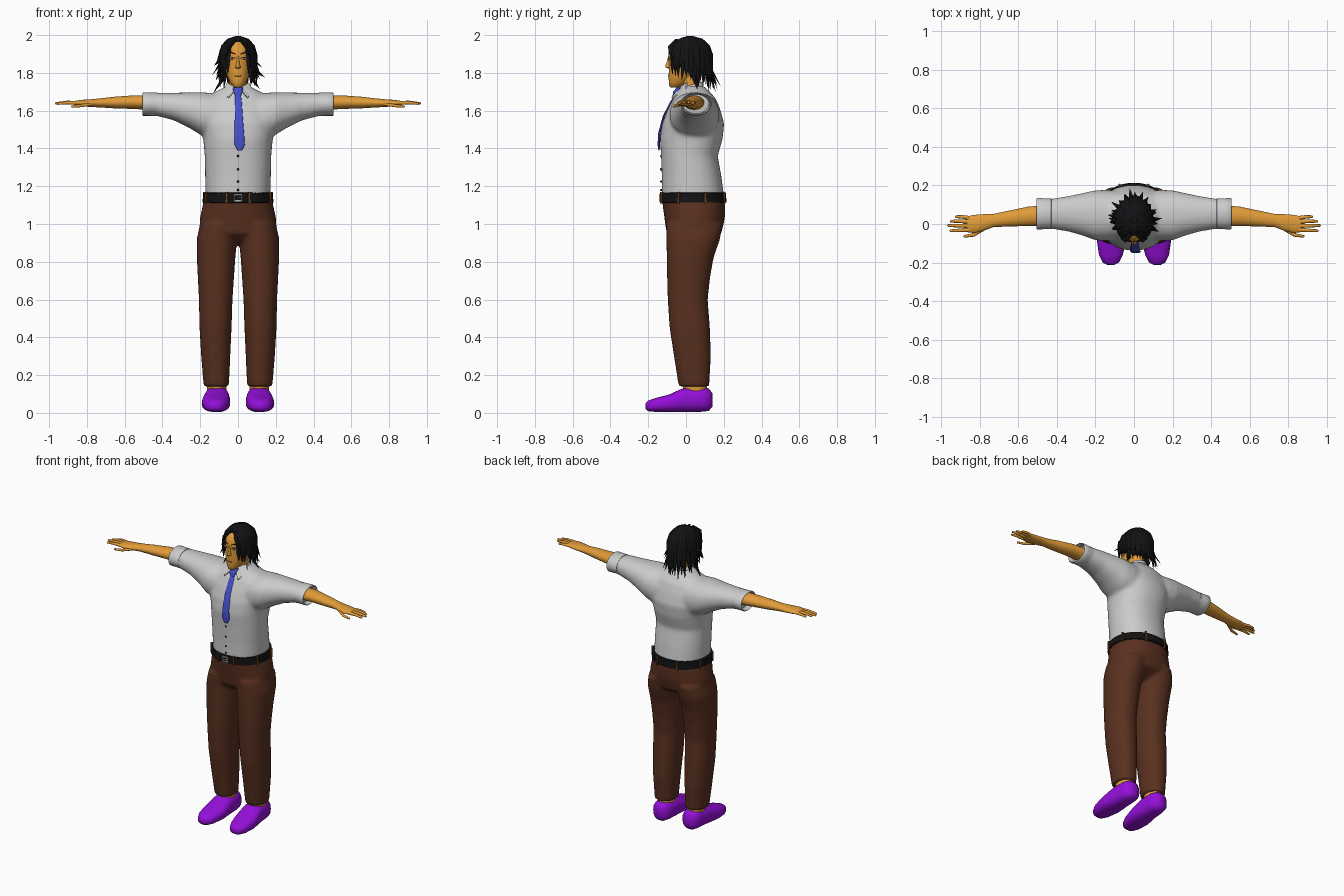
import bpy, bmesh, math, random
from mathutils import Vector as V
random.seed(4)

def mat(name, r, g, b):
    m = bpy.data.materials.new(name)
    m.diffuse_color = (r, g, b, 1)
    return m

SKIN = mat("skin", .75, .33, .04)
BROWN = mat("trouser_brown", .10, .03, .014)
LOOP = mat("loop_brown", .16, .06, .015)
PURPLE = mat("shoe_purple", .30, .005, .70)
BLUE = mat("tie_blue", .06, .08, .60)
BLACK = mat("black", .006, .006, .007)
RED = mat("iris_red", .35, .04, .05)
LIP = mat("lip", .5, .16, .03)

def finish(bm, name, material, mirror=False, voxel=0, angle=50):
    bmesh.ops.recalc_face_normals(bm, faces=bm.faces)
    me = bpy.data.meshes.new(name)
    bm.to_mesh(me)
    bm.free()
    ob = bpy.data.objects.new(name, me)
    bpy.context.collection.objects.link(ob)
    if material:
        me.materials.append(material)
    bpy.ops.object.select_all(action='DESELECT')
    ob.select_set(True)
    bpy.context.view_layer.objects.active = ob
    bpy.ops.object.shade_smooth_by_angle(angle=math.radians(angle))
    if mirror:
        ob.modifiers.new("mirror", 'MIRROR').use_mirror_merge = False
    if voxel:
        r = ob.modifiers.new("fuse", 'REMESH')
        r.mode, r.voxel_size, r.use_smooth_shade = 'VOXEL', voxel, True
        s = ob.modifiers.new("soften", 'SMOOTH')
        s.factor, s.iterations = .5, 7
    return ob

def loft(name, lofts, material=None, n=24, e=2.0, cap=True, **kw):
    """Skin each list of (centre, u, v) rings with superellipse sections."""
    bm = bmesh.new()
    for rings in lofts:
        loops = []
        for c, u, v in rings:
            loop = []
            for i in range(n):
                a = math.tau * i / n
                x, y = math.cos(a), math.sin(a)
                x = math.copysign(abs(x) ** (2 / e), x)
                y = math.copysign(abs(y) ** (2 / e), y)
                loop.append(bm.verts.new(V(c) + V(u) * x + V(v) * y))
            loops.append(loop)
        for a, b in zip(loops, loops[1:]):
            for i in range(n):
                bm.faces.new((a[i], a[(i + 1) % n], b[(i + 1) % n], b[i]))
        if cap:
            bm.faces.new(loops[0])
            bm.faces.new(loops[-1])
    return finish(bm, name, material, **kw)

def up(rows, s=1):       # rows of z, x, y, rx, ry
    return [((x * s, y, z), (rx, 0, 0), (0, ry, 0)) for z, x, y, rx, ry in rows]

def across(rows, s=1):   # rows of x, y, z, ry, rz
    return [((x * s, y, z), (0, ry, 0), (0, 0, rz)) for x, y, z, ry, rz in rows]

def along(rows):         # rows of y, x, z, rx, rz
    return [((x, y, z), (rx, 0, 0), (0, 0, rz)) for y, x, z, rx, rz in rows]

def tube(pts, widths, side, flat=1.0):
    pts, side, out = [V(p) for p in pts], V(side), []
    for i, p in enumerate(pts):
        d = (pts[min(i + 1, len(pts) - 1)] - pts[max(i - 1, 0)]).normalized()
        out.append((p, side * widths[i], side.cross(d) * widths[i] * flat))
    return out

def blob(name, loc, size, material=None, box=False, rot=0, mirror=False):
    bm = bmesh.new()
    if box:
        bmesh.ops.create_cube(bm, size=2)
    else:
        bmesh.ops.create_uvsphere(bm, u_segments=12, v_segments=8, radius=1)
    c, s = math.cos(rot), math.sin(rot)
    for w in bm.verts:
        x, y, z = (w.co[i] * size[i] for i in range(3))
        w.co = V((x * c - y * s, x * s + y * c, z)) + V(loc)
    return finish(bm, name, material, mirror=mirror, angle=40)

# Shirt: body and both sleeves fused
body = up([(1.125, 0, .038, .172, .166), (1.25, 0, .03, .174, .158), (1.36, 0, .018, .176, .15),
           (1.45, 0, .028, .184, .166), (1.53, 0, .038, .20, .164), (1.6, 0, .042, .20, .142),
           (1.66, 0, .045, .175, .115), (1.70, 0, .042, .12, .085), (1.73, 0, .035, .062, .06)])
sleeve = [(.02, .045, 1.575, .12, .11), (.14, .045, 1.572, .132, .122), (.2, .045, 1.585, .13, .112),
          (.26, .05, 1.603, .112, .093), (.34, .053, 1.622, .092, .073), (.42, .053, 1.632, .079, .062),
          (.475, .053, 1.634, .072, .056)]
loft("shirt", [body, across(sleeve), across(sleeve, -1)], n=40, e=2.2, voxel=.011)
loft("sleeve_cuff", [across([(.425, .053, 1.634, .07, .055), (.43, .053, 1.634, .079, .062),
     (.47, .053, 1.635, .080, .062), (.502, .053, 1.635, .082, .062), (.506, .053, 1.635, .078, .058),
     (.50, .053, 1.635, .073, .054), (.44, .053, 1.635, .066, .048)])], mirror=True, n=32)

# Collar band and flaps
loft("collar", [[((0, .03, 1.69), (.074, 0, 0), (0, .066, -.012)), ((0, .033, 1.735), (.06, 0, 0), (0, .056, .016)),
     ((0, .033, 1.738), (.056, 0, 0), (0, .051, .016)), ((0, .03, 1.69), (.06, 0, 0), (0, .055, 0))]], cap=False)
bm = bmesh.new()
flap = [bm.verts.new(p) for p in ((.008, -.03, 1.715), (.058, .01, 1.745), (.078, .0, 1.70), (.05, -.07, 1.665))]
ext = bmesh.ops.extrude_face_region(bm, geom=[bm.faces.new(flap)])
bmesh.ops.translate(bm, vec=(0, -.008, .004), verts=[g for g in ext['geom'] if isinstance(g, bmesh.types.BMVert)])
finish(bm, "collar_flap", None, mirror=True)

# Tie and buttons
loft("tie_blade", [tube([(0, -.05, 1.69), (.002, -.08, 1.645), (.004, -.118, 1.57), (.007, -.141, 1.48),
     (.009, -.144, 1.42), (.009, -.143, 1.39)], [.014, .018, .021, .025, .027, .012], (1, 0, 0), .25)], BLUE, n=12, e=3)
loft("tie_knot", [up([(1.675, 0, -.06, .014, .012), (1.70, 0, -.05, .024, .018),
     (1.72, 0, -.036, .027, .016), (1.728, 0, -.028, .018, .01)])], BLUE, n=12, e=2.6)
for i, z in enumerate((1.36, 1.29, 1.225, 1.18)):
    blob(f"button_{i}", (0, -.132, z), (.006, .005, .006), BLACK)

# Trousers: hips and both legs fused
leg = [(.14, .115, .042, .067, .081), (.3, .118, .034, .077, .098), (.45, .119, .02, .085, .107),
       (.6, .118, .009, .089, .106), (.72, .117, .014, .096, .114), (.82, .116, .022, .102, .124),
       (.92, .112, .038, .107, .142), (1.0, .1, .045, .1, .15)]
hips = up([(.905, 0, .03, .1, .08), (.95, 0, .042, .205, .145), (1.03, 0, .046, .202, .16), (1.13, 0, .04, .18, .168)])
loft("trousers", [hips, up(leg), up(leg, -1)], BROWN, n=40, e=2.15, voxel=.011)

# Belt, buckle and belt loops
loft("belt", [up([(1.112, 0, .039, .178, .168), (1.115, 0, .039, .188, .175), (1.163, 0, .039, .184, .173),
     (1.166, 0, .039, .174, .166)])], BLACK, n=48, e=2.15)
for dx, dz, sx, sz in ((-.018, 0, .003, .018), (.018, 0, .003, .018), (0, .016, .02, .003), (0, -.016, .02, .003), (.006, 0, .012, .002)):
    blob("buckle_bar", (dx, -.139, 1.139 + dz), (sx, .004, sz), None, box=True)
for k in range(8):
    a = math.radians(-90 + 18 + k * 46.3)
    blob(f"belt_loop_{k}", (.189 * math.cos(a), .039 + .177 * math.sin(a), 1.139),
         (.005, .007, .031), LOOP, box=True, rot=a - math.pi / 2)

# Shoes and ankles
loft("shoe", [along([(-.214, .12, .036, .014, .014), (-.2, .12, .037, .042, .028), (-.16, .12, .042, .062, .037),
     (-.09, .117, .051, .075, .046), (-.04, .114, .062, .072, .058), (0, .112, .07, .067, .066),
     (.08, .11, .072, .062, .066), (.12, .11, .07, .052, .06), (.14, .11, .068, .022, .035)])],
     PURPLE, n=28, e=2.5, mirror=True)
loft("ankle", [up([(.1, .112, .05, .05, .062), (.17, .114, .045, .054, .066)])], SKIN, mirror=True)

# Arms and fingers
loft("arm", [across([(.44, .045, 1.642, .054, .04), (.55, .04, 1.645, .05, .036), (.65, .028, 1.643, .041, .031),
     (.73, .018, 1.641, .034, .024), (.78, .008, 1.64, .043, .02), (.83, 0, 1.64, .047, .017),
     (.868, -.001, 1.64, .041, .011)])], SKIN, mirror=True)
fingers = [((.85, .03, 1.64), (.89, .037, 1.642), (.925, .038, 1.638)),
           ((.85, .011, 1.641), (.905, .015, 1.645), (.952, .014, 1.64)),
           ((.85, -.009, 1.641), (.91, -.009, 1.644), (.966, -.008, 1.639)),
           ((.85, -.03, 1.64), (.905, -.033, 1.642), (.953, -.035, 1.637)),
           ((.775, -.022, 1.635), (.83, -.056, 1.626), (.88, -.064, 1.622))]
loft("fingers", [tube(list(f) + [V(f[2]) + V((.004, 0, 0))], [.0115, .0095, .007, .003], (0, 1, 0), .9)
     for f in fingers], SKIN, n=10, mirror=True)

# Head, neck and ears
loft("neck", [up([(1.66, 0, .035, .055, .055), (1.72, 0, .028, .047, .048), (1.79, 0, .02, .05, .055)])], SKIN)
loft("head", [up([(1.722, 0, -.058, .014, .022), (1.73, 0, -.052, .028, .036), (1.75, 0, -.041, .042, .05),
     (1.785, 0, -.022, .058, .07), (1.83, 0, 0, .07, .09), (1.88, 0, .01, .076, .103), (1.925, 0, .014, .076, .105),
     (1.96, 0, .018, .062, .088), (1.985, 0, .02, .025, .035)])], SKIN, n=32)
blob("ear", (.077, .015, 1.86), (.009, .018, .028), SKIN, mirror=True)

# Face details
loft("nose", [up([(1.823, 0, -.086, .008, .008), (1.829, 0, -.092, .015, .015), (1.837, 0, -.094, .011, .016),
     (1.86, 0, -.09, .007, .011), (1.89, 0, -.088, .006, .006)])], SKIN, n=12)
blob("eye", (.031, -.083, 1.876), (.015, .007, .006), None, mirror=True)
blob("iris", (.031, -.0875, 1.876), (.006, .004, .0055), RED, mirror=True)
loft("eyelid", [tube([(.014, -.092, 1.877), (.03, -.09, 1.884), (.048, -.076, 1.879)], [.001, .002, .001], (0, 1, 0))],
     BLACK, n=6, mirror=True)
loft("eyebrow", [tube([(.013, -.092, 1.899), (.035, -.084, 1.908), (.056, -.066, 1.901)], [.002, .004, .001], (0, 1, 0))],
     BLACK, n=6, mirror=True)
blob("mouth", (0, -.088, 1.784), (.019, .007, .004), LIP)

# Hair cap, open over the face
C, R = V((0, .02, 1.889)), V((.094, .115, .105))
bm = bmesh.new()
bmesh.ops.create_uvsphere(bm, u_segments=40, v_segments=24, radius=1)
for w in bm.verts:
    w.co = V(w.co[i] * R[i] + C[i] for i in range(3))
gone = [f for f in bm.faces if (f.calc_center_median().y < -.045 and f.calc_center_median().z < 1.95)]
bmesh.ops.delete(bm, geom=gone, context='FACES')
finish(bm, "hair_cap", BLACK)

# Hair locks: run from the crown over the skull and hang in points
locks = []
for layer, count in ((0, 27), (1, 20)):
    for k in range(count):
        a = (-1 + 2 * k / (count - 1)) * 2.5 + random.uniform(-.05, .05)
        f = abs(a) / 2.5
        d = V((math.sin(a), math.cos(a), 0))
        pts = []
        for t in (.15, .6, 1.05, 1.5):
            pts.append(C + V((R.x * d.x * math.sin(t), R.y * d.y * math.sin(t), R.z * math.cos(t))))
        rim, tip = pts[-1], 1.70 + .10 * f ** 1.6 + .035 * layer + random.uniform(-.01, .03)
        flare = random.uniform(.0, .035) + .016 * layer if f < .8 else .0
        mid = rim + d * .002
        mid.z = (rim.z + tip) / 2
        end = rim + d * flare
        end.z = tip
        pts += [mid, end]
        locks.append(tube(pts, [.004, .012, .016, .017, .013, .001], (d.y, -d.x, 0), .5))
loft("hair_locks", locks, BLACK, n=8)

# Flicked side locks and short fringe
flicks = [[(-.08, .0, 1.85), (-.085, .02, 1.76), (-.13, .03, 1.695)], [(.085, .0, 1.88), (.095, .02, 1.81), (.145, .03, 1.775)],
          [(-.088, .02, 1.92), (-.102, .02, 1.86), (-.125, .01, 1.84)], [(.08, .03, 1.84), (.08, .05, 1.76), (.115, .06, 1.715)],
          [(-.01, -.05, 1.975), (-.045, -.082, 1.94), (-.07, -.075, 1.87)], [(.01, -.05, 1.975), (.045, -.082, 1.94), (.07, -.075, 1.86)]]
loft("hair_flicks", [tube(p, [.012, .015, .001], (0, 1, 0), .7) for p in flicks], BLACK, n=8)
